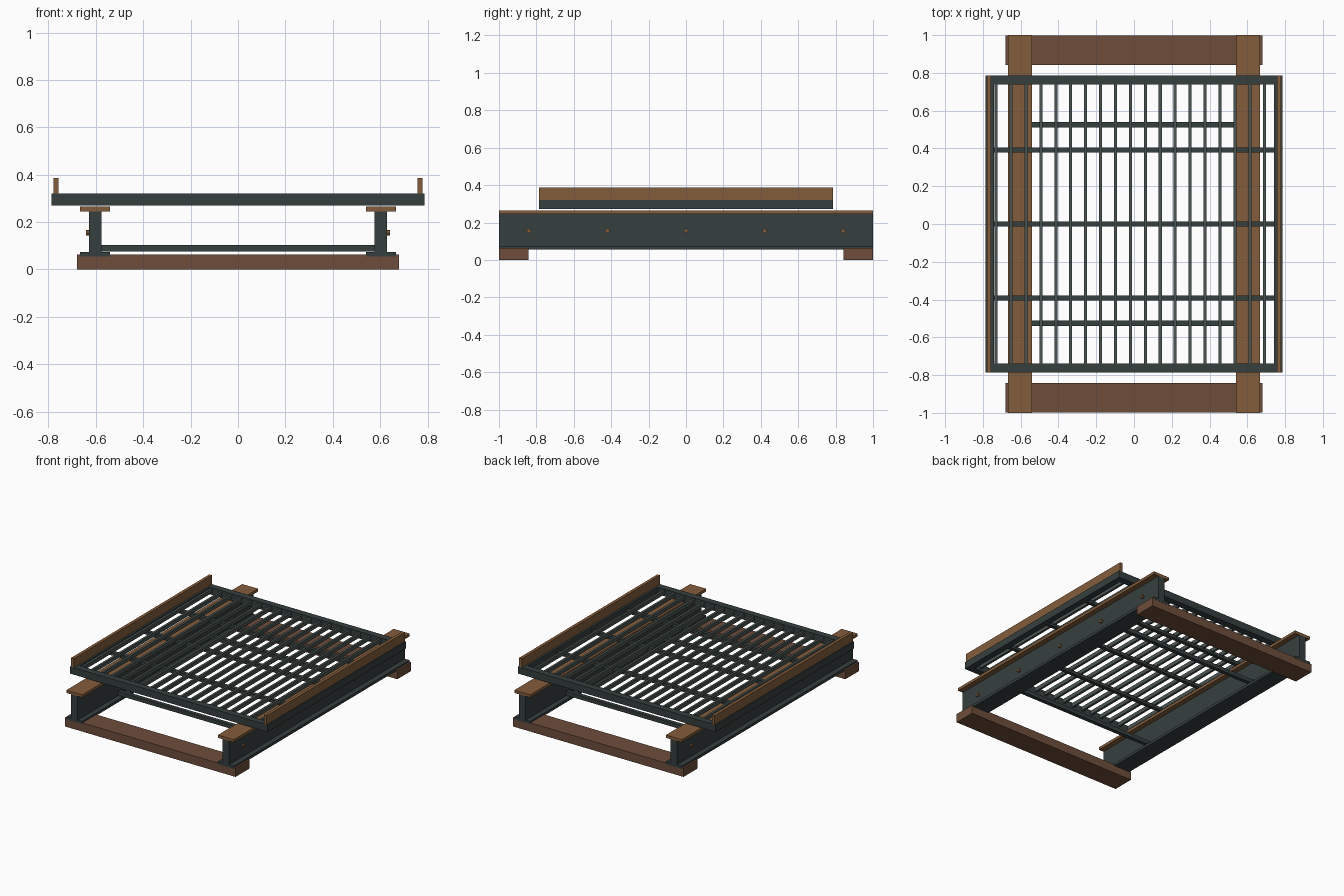
import bpy, bmesh, math
from mathutils import Matrix

cube = bpy.data.objects.get("Cube")
if cube:
    bpy.data.objects.remove(cube, do_unlink=True)


def material(name, hex_code):
    rgb = [int(hex_code[i:i + 2], 16) / 255 for i in (0, 2, 4)]
    lin = [c / 12.92 if c <= 0.04045 else ((c + 0.055) / 1.055) ** 2.4 for c in rgb]
    m = bpy.data.materials.new(name)
    m.use_nodes = True
    m.diffuse_color = (*lin, 1)
    m.node_tree.nodes["Principled BSDF"].inputs["Base Color"].default_value = (*lin, 1)
    return m


steel = material("dark steel", "363F3F")
slat_steel = material("worn steel", "4A5553")
rust = material("rusty brown", "845D3B")
timber = material("dark timber", "6E4D3B")


def finish(bm, name, mat):
    mesh = bpy.data.meshes.new(name)
    bm.to_mesh(mesh)
    bm.free()
    mesh.materials.append(mat)
    ob = bpy.data.objects.new(name, mesh)
    bpy.context.collection.objects.link(ob)
    return ob


def boxes(name, mat, extents):
    """One object made of boxes given as (x0, x1, y0, y1, z0, z1)."""
    bm = bmesh.new()
    for x0, x1, y0, y1, z0, z1 in extents:
        m = Matrix.Translation(((x0 + x1) / 2, (y0 + y1) / 2, (z0 + z1) / 2))
        m = m @ Matrix.Diagonal((x1 - x0, y1 - y0, z1 - z0, 1))
        bmesh.ops.create_cube(bm, size=1, matrix=m)
    return finish(bm, name, mat)


def span(side, inner, outer):
    """Interval on the given side of zero, in rising order."""
    return tuple(sorted((side * inner, side * outer)))


# Timber sleepers under both ends
for side, label in ((-1, "front"), (1, "back")):
    boxes(label + "_sleeper", timber, [(-0.68, 0.68, *span(side, 0.842, 0.999), 0, 0.063)])

# Steel girders with rusty top flanges and a row of bolts
for side, label in ((1, "left"), (-1, "right")):
    boxes(label + "_girder", steel, [
        (*span(side, 0.54, 0.667), -1, 1, 0.055, 0.074),
        (*span(side, 0.577, 0.628), -1, 1, 0.074, 0.245)])
    boxes(label + "_top_flange", rust, [(*span(side, 0.54, 0.667), -1, 1, 0.245, 0.265)])
    bm = bmesh.new()
    for i in range(-2, 3):
        m = Matrix.Translation((side * 0.629, i * 0.42, 0.155)) @ Matrix.Rotation(math.pi / 2, 4, "Y")
        bmesh.ops.create_cone(bm, cap_ends=True, segments=8, radius1=0.0125,
                              radius2=0.0125, depth=0.024, matrix=m)
    finish(bm, label + "_bolts", rust)

# Low tie bars between the girders
for side, label in ((-1, "front"), (1, "back")):
    boxes(label + "_tie_bar", steel, [(-0.58, 0.58, *span(side, 0.512, 0.54), 0.076, 0.104)])

# Deck frame
boxes("deck_frame", steel,
      [(-0.787, 0.787, *span(s, 0.739, 0.787), 0.271, 0.321) for s in (-1, 1)] +
      [(*span(s, 0.742, 0.787), -0.739, 0.739, 0.271, 0.321) for s in (-1, 1)])

# Cross bearers below the slats
boxes("cross_bearers", steel,
      [(-0.742, 0.742, y - 0.013, y + 0.013, 0.273, 0.296) for y in (-0.392, 0, 0.392)])

# Grating slats
slats = []
for i in range(19):
    x = -0.73 + i * 0.079
    slats.append((x - 0.008, x + 0.008, -0.739, 0.739, 0.288, 0.316))
boxes("grating_slats", slat_steel, slats)

# Rusty kerbs along both sides of the deck
for side, label in ((1, "left"), (-1, "right")):
    boxes(label + "_kerb", rust, [(*span(side, 0.757, 0.779), -0.787, 0.787, 0.321, 0.386)])
